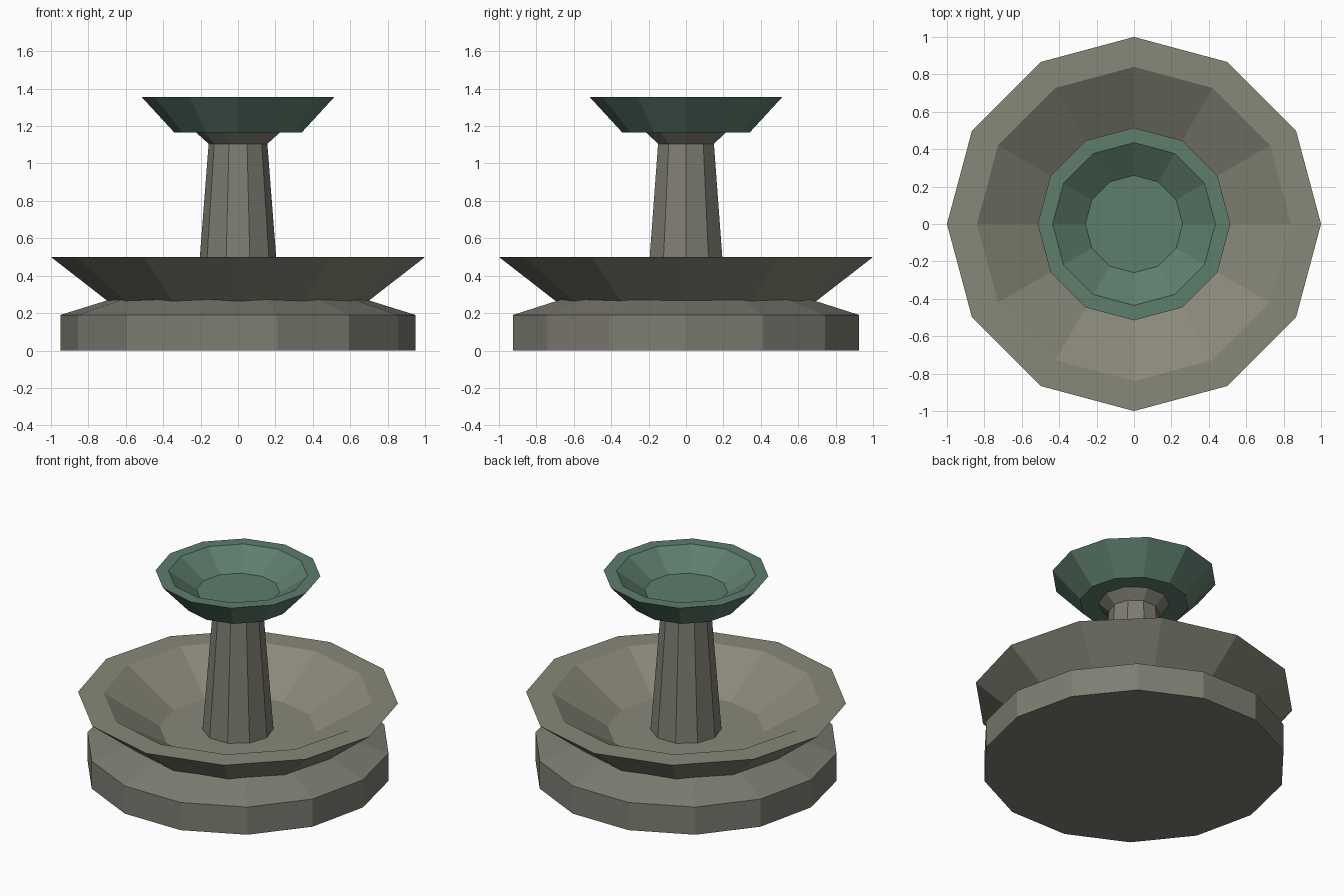
import bpy, bmesh
from math import cos, sin, tau

if "Cube" in bpy.data.objects:
    bpy.data.objects.remove(bpy.data.objects["Cube"])


def material(name, rgb):
    m = bpy.data.materials.new(name)
    m.diffuse_color = (*rgb, 1)
    m.use_nodes = True
    m.node_tree.nodes["Principled BSDF"].inputs["Base Color"].default_value = m.diffuse_color
    return m


def lathe(name, sides, profile, mat):
    """Faceted solid of revolution; profile of (radius, z) runs bottom to top."""
    bm = bmesh.new()
    rings = [[bm.verts.new((r * cos(tau * k / sides), r * sin(tau * k / sides), z))
              for k in range(sides)] for r, z in profile]
    for a, b in zip(rings, rings[1:]):
        for k in range(sides):
            j = (k + 1) % sides
            bm.faces.new((a[k], a[j], b[j], b[k]))
    bm.faces.new(rings[0][::-1])
    bm.faces.new(rings[-1])
    mesh = bpy.data.meshes.new(name)
    bm.to_mesh(mesh)
    bm.free()
    mesh.materials.append(mat)
    obj = bpy.data.objects.new(name, mesh)
    bpy.context.collection.objects.link(obj)
    return obj


stone = material("stone", (0.21, 0.205, 0.17))
pale_stone = material("pale_stone", (0.25, 0.245, 0.19))
verdigris = material("verdigris", (0.11, 0.205, 0.15))

# Plinth with sloped shoulder
lathe("plinth", 14, [(0.95, 0), (0.95, 0.19), (0.68, 0.274)], stone)

# Large basin: outer wall, rim, inner wall, floor
lathe("lower_basin", 12, [(0.62, 0.205), (1.0, 0.5), (0.84, 0.5), (0.49, 0.285)], pale_stone)

# Tapered column and flared capital
lathe("column", 10, [(0.222, 0.27), (0.157, 1.105)], stone)
lathe("capital", 10, [(0.157, 1.105), (0.225, 1.167)], stone)

# Small upper bowl
lathe("upper_bowl", 12, [(0.34, 1.165), (0.515, 1.355), (0.435, 1.355), (0.26, 1.235)], verdigris)
